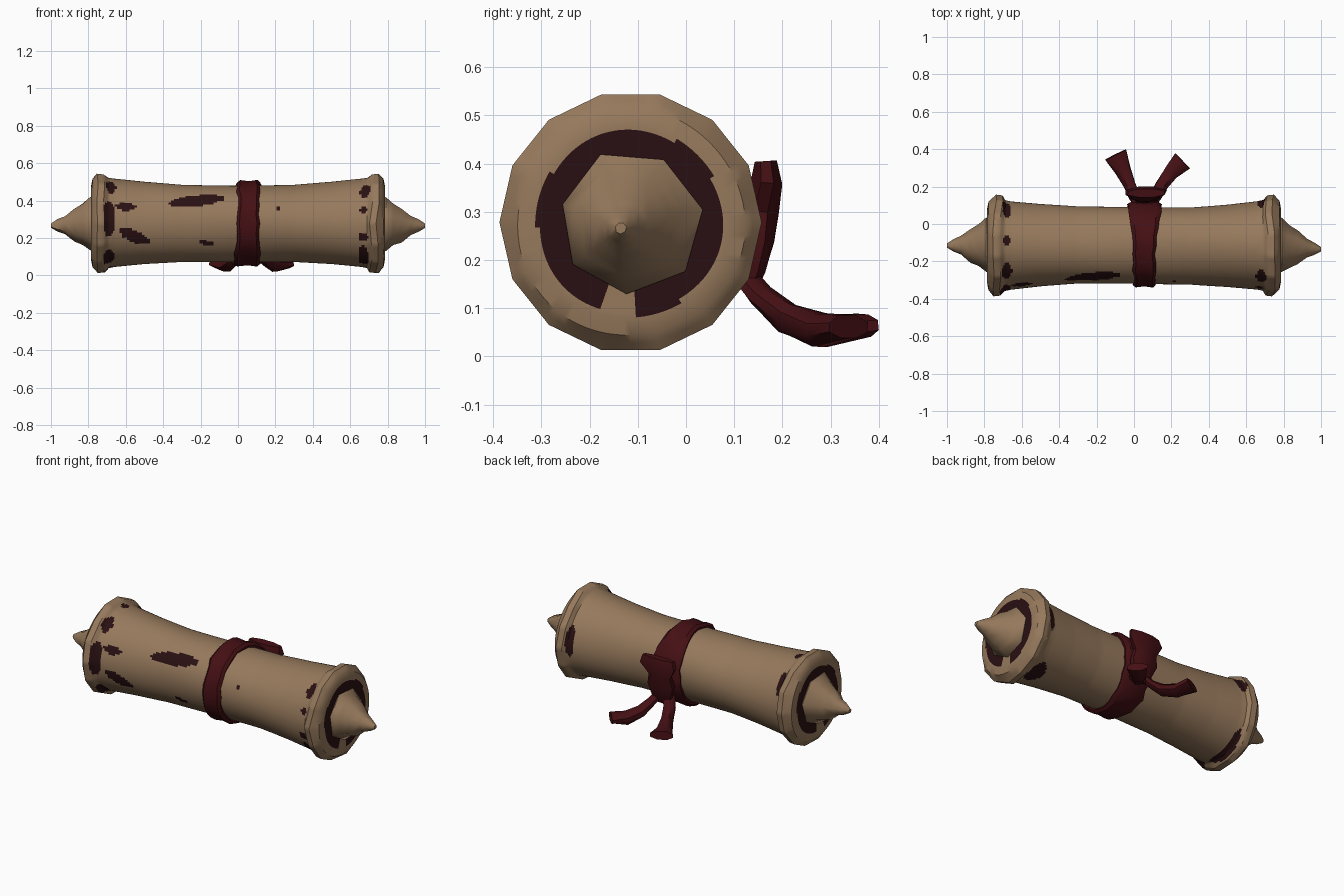
import bpy, bmesh, math, random
from mathutils import Vector

random.seed(4)
if "Cube" in bpy.data.objects:
    bpy.data.objects.remove(bpy.data.objects["Cube"])

CY, CZ = -0.115, 0.278          # axis of the roll


def material(name, rgb):
    m = bpy.data.materials.new(name)
    m.use_nodes = True
    col = (*rgb, 1)
    m.diffuse_color = col
    bsdf = m.node_tree.nodes["Principled BSDF"]
    bsdf.inputs["Base Color"].default_value = col
    bsdf.inputs["Roughness"].default_value = 0.9
    return m


PARCHMENT = material("parchment tan", (0.305, 0.191, 0.107))
STAIN = material("dark stain", (0.022, 0.005, 0.006))
RIBBON = material("ribbon red", (0.058, 0.005, 0.007))


def loft(name, rings, mats, close_ends=True, loop=False, angle=35, rule=None):
    """Skin a list of equal-length point rings."""
    bm = bmesh.new()
    rows = [[bm.verts.new(p) for p in ring] for ring in rings]
    n = len(rows[0])
    pairs = list(zip(rows, rows[1:]))
    if loop:
        pairs.append((rows[-1], rows[0]))
    for a, b in pairs:
        for i in range(n):
            j = (i + 1) % n
            bm.faces.new((a[i], a[j], b[j], b[i]))
    if close_ends and not loop:
        bm.faces.new(rows[0])
        bm.faces.new(rows[-1])
    bmesh.ops.recalc_face_normals(bm, faces=bm.faces)
    if rule:
        for f in bm.faces:
            f.material_index = rule(f.calc_center_median())
    me = bpy.data.meshes.new(name)
    bm.to_mesh(me)
    bm.free()
    for m in mats:
        me.materials.append(m)
    ob = bpy.data.objects.new(name, me)
    bpy.context.collection.objects.link(ob)
    bpy.ops.object.select_all(action='DESELECT')
    ob.select_set(True)
    bpy.context.view_layer.objects.active = ob
    bpy.ops.object.shade_smooth_by_angle(angle=math.radians(angle))
    return ob


def around(x, r, a):
    """Point at angle a round the axis: 0 front, 90 degrees up."""
    return Vector((x, CY - r * math.cos(a), CZ + r * math.sin(a)))


# Rolled sheet with flared rims and flat ends
half = [(0, .204, 16), (.3, .206, 14), (.5, .22, 12), (.66, .236, 4), (.69, .242, 3),
        (.71, .264, 2), (.745, .268, 2), (.778, .236, 1), (.785, .2, 10), (.785, .1, 0)]
profile = []
for (x0, r0, n), (x1, r1, _) in zip(half, half[1:]):
    profile += [(x0 + (x1 - x0) * k / n, r0 + (r1 - r0) * k / n) for k in range(n)]
profile.append(half[-1][:2])
profile = [(-x, r) for x, r in reversed(profile[1:])] + profile

SIDES, FACETS = 112, 14
wobble = {s: [random.uniform(-.012, .012) for _ in range(FACETS)] for s in (-1, 1)}


def sheet_point(x, r, i):
    a = 2 * math.pi * i / SIDES
    u = i * FACETS / SIDES
    k, t = int(u), u % 1
    w = wobble[1 if x > 0 else -1]
    bump = w[k] * (1 - t) + w[(k + 1) % FACETS] * t
    flat = math.cos(math.pi / FACETS) / math.cos((t - .5) * 2 * math.pi / FACETS)
    rim = max(0, min(1, (r - .235) / .03))
    r *= 1 + rim * (1.015 * flat - 1)
    r += .003 * math.sin(3 * a + 5 * x) * (1 - rim)
    return around(x + bump * rim, r, a)


# Stain patches: x, angle, half length, half angle, slope
STAINS = [(-.22, 36, .15, 10, 35), (-.6, 23, .055, 6, 0), (-.555, -18, .08, 9, -110),
          (-.17, -31, .04, 4, -40), (.215, 23, .016, 4, 0), (-.69, 6, .035, 23, 0),
          (-.69, -48, .03, 13, 0), (-.68, 55, .028, 13, 0), (.68, 46, .028, 11, 0),
          (.67, 18, .02, 5, 0), (.67, -48, .03, 18, 0), (.67, -18, .025, 5, 0),
          (-.68, 144, .022, 17, 0), (-.68, 97, .02, 6, 0), (.68, 170, .022, 22, 0),
          (.645, 255, .05, 20, 0), (-.68, 250, .025, 35, 0)]


def stained(c):
    y, z = c.y - CY, c.z - CZ
    a = math.degrees(math.atan2(z, -y))
    if abs(c.x) > .782:                       # ring on each end, with a gap
        return int(math.hypot(y, z) < .193 and not -92 < a < -70)
    for x, pa, hx, ha, slope in STAINS:
        da = (a - pa - slope * (c.x - x) + 180) % 360 - 180
        if ((c.x - x) / hx) ** 2 + (da / ha) ** 2 < 1:
            return 1
    return 0


loft("rolled_sheet", [[sheet_point(x, r, i) for i in range(SIDES)] for x, r in profile],
     [PARCHMENT, STAIN], close_ends=False, rule=stained)

# Pointed rod ends
for side, name in ((1, "left_rod_end"), (-1, "right_rod_end")):
    rings = []
    for x, r in ((.77, .14), (.79, .147), (.83, .118), (.875, .092), (.925, .052),
                 (.965, .034), (1, .012)):
        drop = Vector((0, -.02 if side > 0 else 0, -.012)) * (x - .77) / .23
        rings.append([around(side * x, r * random.uniform(.95, 1.06),
                             2 * math.pi * (i + .3) / 7) + drop for i in range(7)])
    loft(name, rings, [PARCHMENT], angle=50)

# Ribbon band, wider and creased towards the back
band = []
for i in range(28):
    a = 2 * math.pi * i / 28
    back = max(0, -math.cos(a))
    w = .059 + .03 * back + .012 * max(0, -math.sin(a)) + random.uniform(-.005, .005)
    cx = .055 - .008 * max(0, -math.sin(a)) + random.uniform(-.004, .004)
    lift = random.uniform(-.004, .004) + .01 * back
    band.append([around(cx + w * s, r + (lift if r > .21 else 0), a)
                 for s, r in ((-.9, .195), (-1, .214), (-.75, .228), (0, .222),
                              (.75, .229), (1, .214), (.9, .195))])
loft("ribbon_band", band, [RIBBON], loop=True, angle=40)


def strip(name, path, sides=8):
    """Crumpled cloth strip: each path entry is x, y, z, half width, half thickness."""
    pts = [Vector(p[:3]) for p in path]
    rings = []
    for k, (p, row) in enumerate(zip(pts, path)):
        t = (pts[min(k + 1, len(pts) - 1)] - pts[max(k - 1, 0)]).normalized()
        wide = t.cross(Vector((0, 0, 1)))
        if abs(t.z) > .9:
            wide = Vector((1, 0, 0))
        wide.normalize()
        thick = wide.cross(t).normalized()
        ring = []
        for i in range(sides):
            a = 2 * math.pi * (i + .5) / sides
            s = random.uniform(.92, 1.1)
            ring.append(p + wide * row[3] * math.cos(a) * s + thick * row[4] * math.sin(a) * s)
        rings.append(ring)
    loft(name, rings, [RIBBON], angle=40)


# Knot and the two hanging tails
strip("ribbon_knot", [(.065, .165, .405, .1, .026), (.065, .168, .36, .112, .034),
                      (.06, .155, .3, .075, .038), (.06, .15, .24, .085, .035),
                      (.06, .14, .18, .07, .026), (.06, .125, .135, .06, .02)])
strip("right_tail", [(.03, .12, .17, .035, .02), (.0, .155, .125, .034, .024),
                     (-.025, .21, .08, .034, .032), (-.06, .29, .055, .044, .036),
                     (-.1, .37, .065, .064, .025)])
strip("left_tail", [(.09, .12, .17, .035, .02), (.12, .155, .125, .034, .024),
                    (.15, .21, .08, .034, .032), (.2, .275, .055, .044, .036),
                    (.262, .335, .06, .06, .025)])
